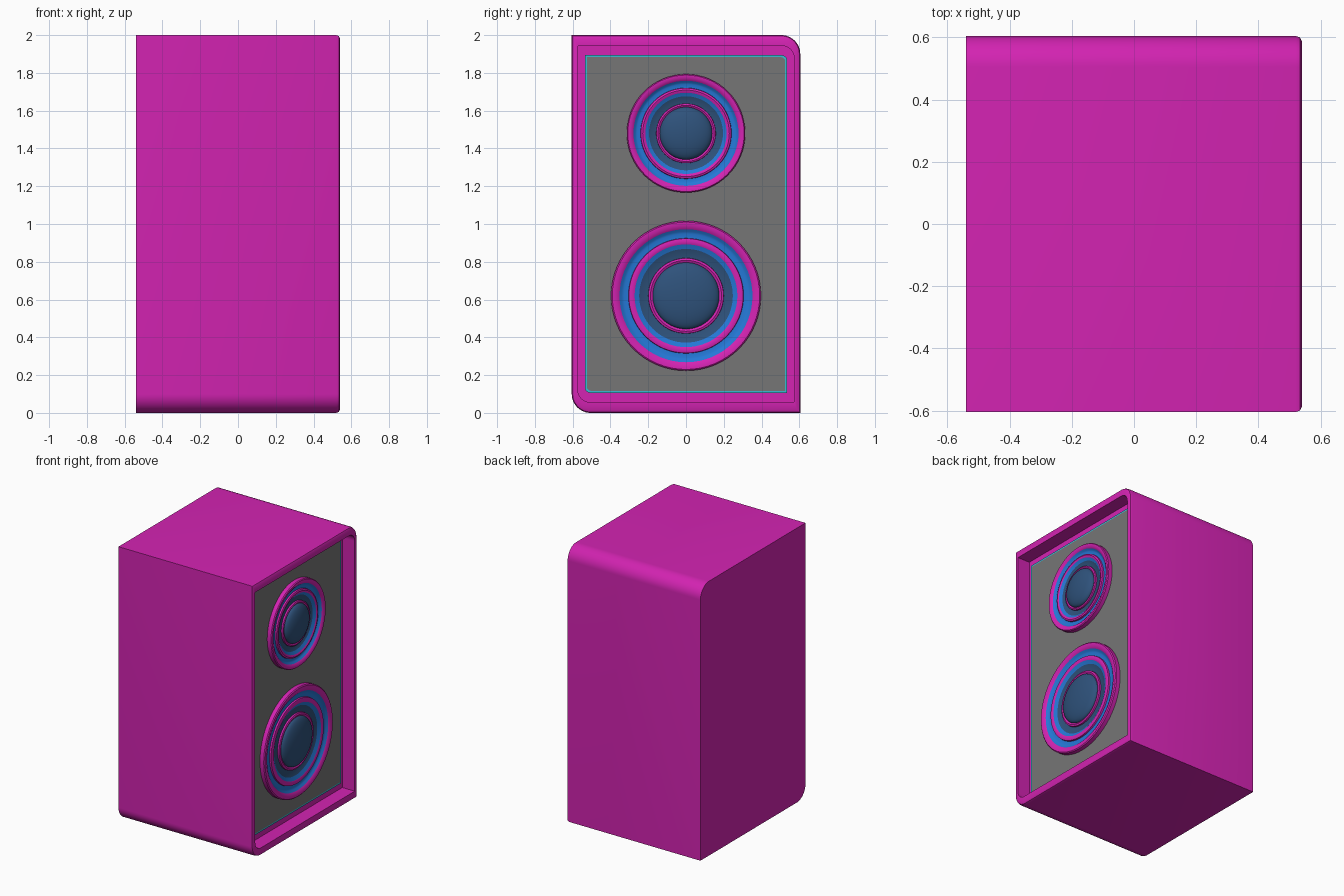
import bpy, bmesh, math
from mathutils import Vector

if "Cube" in bpy.data.objects:
    bpy.data.objects.remove(bpy.data.objects["Cube"])


def mat(name, rgb):
    m = bpy.data.materials.new(name)
    m.diffuse_color = (*rgb, 1)
    m.use_nodes = True
    m.node_tree.nodes["Principled BSDF"].inputs["Base Color"].default_value = m.diffuse_color
    return m


MAGENTA = mat("magenta", (0.66, 0.017, 0.45))
GREY = mat("grey", (0.18, 0.18, 0.18))
CYAN = mat("cyan", (0.04, 0.50, 0.65))
BLUE = mat("bright blue", (0.018, 0.19, 0.68))
NAVY = mat("dark blue", (0.028, 0.085, 0.20))


def finish(name, bm, mats, angle=35):
    bmesh.ops.recalc_face_normals(bm, faces=bm.faces)
    me = bpy.data.meshes.new(name)
    bm.to_mesh(me)
    bm.free()
    for m in mats:
        me.materials.append(m)
    me.polygons.foreach_set("use_smooth", [True] * len(me.polygons))
    me.set_sharp_from_angle(angle=math.radians(angle))
    ob = bpy.data.objects.new(name, me)
    bpy.context.collection.objects.link(ob)
    return ob


def outline(x, dy, dz, r):
    """Rectangle in the y-z plane, rounded at two opposite corners."""
    hy, z0, z1 = 0.605 - dy, dz, 2 - dz
    pts = [Vector((x, hy, z0))]
    for cy, cz, a0 in ((hy - r, z1 - r, 0), (-hy + r, z0 + r, math.pi)):
        for i in range(13):
            a = a0 + i / 12 * math.pi / 2
            pts.append(Vector((x, cy + r * math.cos(a), cz + r * math.sin(a))))
        if a0 == 0:
            pts.append(Vector((x, -hy, z1)))
    return pts


def loft(name, sections, mats, strip_mats, cap_mat):
    bm = bmesh.new()
    loops = [[bm.verts.new(p) for p in outline(*s)] for s in sections]
    n = len(loops[0])
    for k in range(len(loops) - 1):
        for i in range(n):
            j = (i + 1) % n
            f = bm.faces.new((loops[k][i], loops[k][j], loops[k + 1][j], loops[k + 1][i]))
            f.material_index = strip_mats[k]
    bm.faces.new(loops[0][::-1])
    bm.faces.new(loops[-1]).material_index = cap_mat
    return finish(name, bm, mats)


# Cabinet shell with softened front rim and recessed front
loft("cabinet", [(-0.54, 0, 0, 0.10), (0.52, 0, 0, 0.10),
                 (0.534, 0.005, 0.005, 0.095), (0.54, 0.017, 0.017, 0.085),
                 (0.54, 0.032, 0.057, 0.065), (0.44, 0.032, 0.057, 0.065)],
     [MAGENTA], [0] * 5, 0)

# Baffle panel with a thin cyan edge
PANEL_X = 0.455
loft("front_panel", [(0.438, 0.069, 0.106, 0.03), (PANEL_X, 0.069, 0.106, 0.03),
                     (PANEL_X, 0.080, 0.117, 0.022)],
     [GREY, CYAN], [1, 1], 0)


def speaker(name, z, s):
    """Revolved driver: rim, surround, ring, cone, inner ring and dome."""
    # (radius, height, material of the strip that ends here)
    prof = [(0.397, -0.005, 0), (0.397, 0.030, 0), (0.390, 0.036, 0), (0.372, 0.036, 0),
            (0.352, 0.026, 0), (0.340, 0.016, 1), (0.328, 0.012, 1), (0.305, 0.012, 1),
            (0.303, 0.024, 0), (0.290, 0.028, 0), (0.272, 0.024, 0),
            (0.248, 0.010, 1), (0.200, 0.004, 2),
            (0.199, 0.016, 0), (0.188, 0.020, 0), (0.176, 0.014, 0)]
    prof += [(0.176 * math.cos(a), 0.014 + 0.045 * math.sin(a), 2)
             for a in (i / 10 * math.pi / 2 for i in range(1, 10))]
    bm = bmesh.new()
    n = 64
    rings = [[bm.verts.new((PANEL_X + h, r * s * math.cos(2 * math.pi * i / n),
                            z + r * s * math.sin(2 * math.pi * i / n))) for i in range(n)]
             for r, h, _ in prof]
    for k in range(len(rings) - 1):
        for i in range(n):
            j = (i + 1) % n
            f = bm.faces.new((rings[k][i], rings[k][j], rings[k + 1][j], rings[k + 1][i]))
            f.material_index = prof[k + 1][2]
    bm.faces.new(rings[0][::-1])
    tip = bm.verts.new((PANEL_X + 0.059, 0, z))
    for i in range(n):
        bm.faces.new((rings[-1][i], rings[-1][(i + 1) % n], tip)).material_index = 2
    finish(name, bm, [MAGENTA, BLUE, NAVY])


speaker("woofer", 0.62, 1.0)
speaker("tweeter", 1.48, 0.79)
